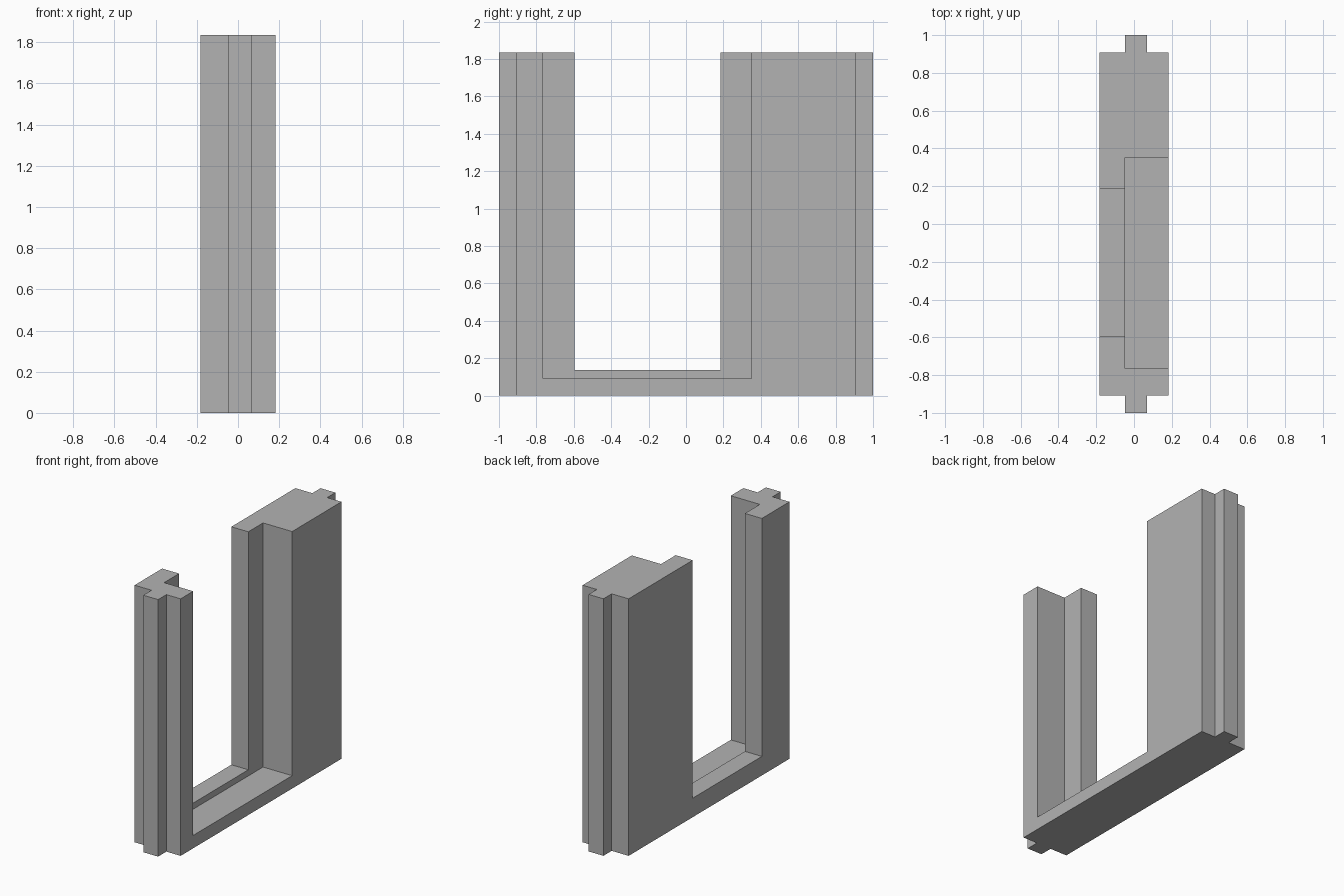
import bpy
import bmesh

default = bpy.data.objects.get("Cube")
if default:
    bpy.data.objects.remove(default, do_unlink=True)

# Overall dimensions
HALF_WIDTH, HALF_LENGTH, HEIGHT = 0.182, 1.0, 1.835
SHOULDER = 0.907                       # where the end tongues begin
TONGUE = (-0.048, 0.069)               # tongue extent across the wall
STOP = -0.048                          # depth of the rebate


def make_object(name, bm):
    bmesh.ops.recalc_face_normals(bm, faces=bm.faces)
    mesh = bpy.data.meshes.new(name)
    bm.to_mesh(mesh)
    bm.free()
    obj = bpy.data.objects.new(name, mesh)
    bpy.context.collection.objects.link(obj)
    return obj


def prism(name, plan, bottom, top):
    """Extrude a plan outline from bottom to top."""
    bm = bmesh.new()
    base = bm.faces.new([bm.verts.new((x, y, bottom)) for x, y in plan])
    result = bmesh.ops.extrude_face_region(bm, geom=[base])
    verts = [v for v in result["geom"] if isinstance(v, bmesh.types.BMVert)]
    bmesh.ops.translate(bm, verts=verts, vec=(0, 0, top - bottom))
    return make_object(name, bm)


def cut_box(target, name, x, y, bottom):
    """Cut a box, open at the top, out of the target."""
    plan = [(x[0], y[0]), (x[1], y[0]), (x[1], y[1]), (x[0], y[1])]
    cutter = prism(name, plan, bottom, HEIGHT + 0.2)
    cutter.hide_render = True
    mod = target.modifiers.new(name, 'BOOLEAN')
    mod.operation = 'DIFFERENCE'
    mod.solver = 'EXACT'
    mod.object = cutter
    bpy.context.view_layer.objects.active = target
    bpy.ops.object.modifier_apply(modifier=mod.name)
    bpy.data.objects.remove(cutter, do_unlink=True)


# Wall panel with a tongue on each end
half_plan = [(-HALF_WIDTH, SHOULDER), (TONGUE[0], SHOULDER),
             (TONGUE[0], HALF_LENGTH), (TONGUE[1], HALF_LENGTH),
             (TONGUE[1], SHOULDER), (HALF_WIDTH, SHOULDER)]
plan = half_plan + [(x, -y) for x, y in reversed(half_plan)]
wall = prism("wall_frame", plan, 0, HEIGHT)

# Opening right through, then the wider rebate on one side
cut_box(wall, "opening_cutter", (-0.4, 0.4), (-0.596, 0.185), 0.136)
cut_box(wall, "rebate_cutter", (STOP, 0.4), (-0.765, 0.351), 0.092)

# Single grey finish
grey = bpy.data.materials.new("plain grey")
grey.use_nodes = True
colour = (0.45, 0.45, 0.45, 1)
grey.diffuse_color = colour
grey.node_tree.nodes["Principled BSDF"].inputs["Base Color"].default_value = colour
wall.data.materials.clear()
wall.data.materials.append(grey)
for face in wall.data.polygons:
    face.material_index = 0
    face.use_smooth = False
